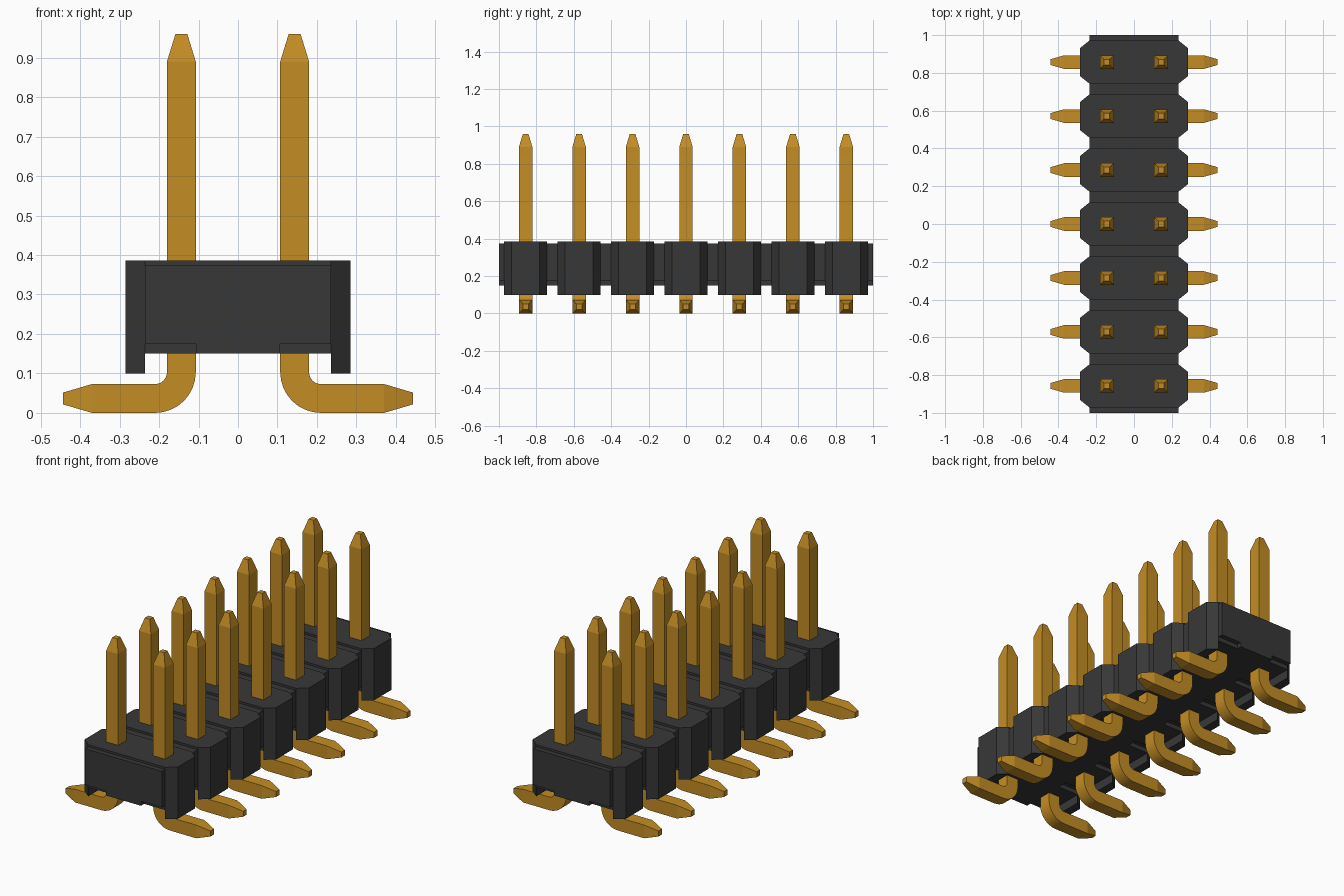
import bpy, bmesh, math

cube = bpy.data.objects.get("Cube")
if cube:
    bpy.data.objects.remove(cube, do_unlink=True)

COUNT = 7
PITCH = 2 / COUNT
ROWS = [(i - (COUNT - 1) / 2) * PITCH for i in range(COUNT)]


def material(name, rgb):
    m = bpy.data.materials.new(name)
    m.use_nodes = True
    m.diffuse_color = (*rgb, 1)
    m.node_tree.nodes["Principled BSDF"].inputs["Base Color"].default_value = (*rgb, 1)
    return m


black = material("black plastic", (0.039, 0.039, 0.039))
gold = material("gold metal", (0.552, 0.266, 0.018))


def finish(name, bm, mat):
    bmesh.ops.recalc_face_normals(bm, faces=bm.faces[:])
    mesh = bpy.data.meshes.new(name)
    bm.to_mesh(mesh)
    bm.free()
    mesh.materials.append(mat)
    ob = bpy.data.objects.new(name, mesh)
    bpy.context.collection.objects.link(ob)
    return ob


def loft(bm, rings):
    """Skin a list of point rings and cap both ends."""
    rings = [[bm.verts.new(p) for p in r] for r in rings]
    n = len(rings[0])
    for a, b in zip(rings, rings[1:]):
        for i in range(n):
            j = (i + 1) % n
            bm.faces.new((a[i], a[j], b[j], b[i]))
    bm.faces.new(rings[0][::-1])
    bm.faces.new(rings[-1])


def prism(bm, outline, z0, z1, y=0):
    loft(bm, [[(px, py + y, z) for px, py in outline] for z in (z0, z1)])


def rect(hx, hy):
    return [(-hx, -hy), (hx, -hy), (hx, hy), (-hx, hy)]


# Housing: spine with a central rib below its notched underside
SPINE, WIDE, LONG, FLAT = 0.235, 0.285, 0.115, 0.075
bm = bmesh.new()
prism(bm, rect(SPINE, 1), 0.175, 0.374)
prism(bm, rect(0.107, 1), 0.15, 0.175)
finish("housing_spine", bm, black)

# Housing: one chamfered block per row, with a foot lug at each side
half = [(SPINE, -LONG), (WIDE, -FLAT), (WIDE, FLAT), (SPINE, LONG)]
octagon = half + [(-x, -y) for x, y in half]
bm = bmesh.new()
for y in ROWS:
    prism(bm, octagon, 0.15, 0.386, y)
    for s in (-1, 1):
        prism(bm, [(s * px, py) for px, py in half], 0.10, 0.15, y)
finish("housing_blocks", bm, black)

# Pins: square wire with tapered ends, bent outwards into a foot
INNER, OUTER, HALF, TIP = 0.107, 0.18, 0.036, 0.015
BEND_X, BEND_Z, R_IN, R_OUT = 0.21, 0.103, 0.03, 0.103
STEPS = 8


def pin(side, y):
    mid = (INNER + OUTER) / 2
    # Each section holds inner point, outer point and half width
    sections = [((mid - TIP, 0.96), (mid + TIP, 0.96), TIP),
                ((INNER, 0.89), (OUTER, 0.89), HALF)]
    for k in range(STEPS + 1):
        a = math.pi / 2 * k / STEPS
        c, s = math.cos(a), math.sin(a)
        sections.append(((BEND_X - R_OUT * c, BEND_Z - R_OUT * s),
                         (BEND_X - R_IN * c, BEND_Z - R_IN * s), HALF))
    top = BEND_Z - R_IN
    sections.append(((0.37, 0), (0.37, top), HALF))
    sections.append(((0.443, top / 2 - TIP), (0.443, top / 2 + TIP), TIP))
    bm = bmesh.new()
    loft(bm, [[(side * a[0], y - w, a[1]), (side * b[0], y - w, b[1]),
               (side * b[0], y + w, b[1]), (side * a[0], y + w, a[1])]
              for a, b, w in sections])
    name = "left_pin" if side > 0 else "right_pin"
    return finish(name, bm, gold)


pins = [pin(s, y) for y in ROWS for s in (-1, 1)]
bpy.ops.object.select_all(action='DESELECT')
for p in pins:
    p.select_set(True)
bpy.context.view_layer.objects.active = pins[0]
bpy.ops.object.shade_smooth_by_angle(angle=math.radians(14))
